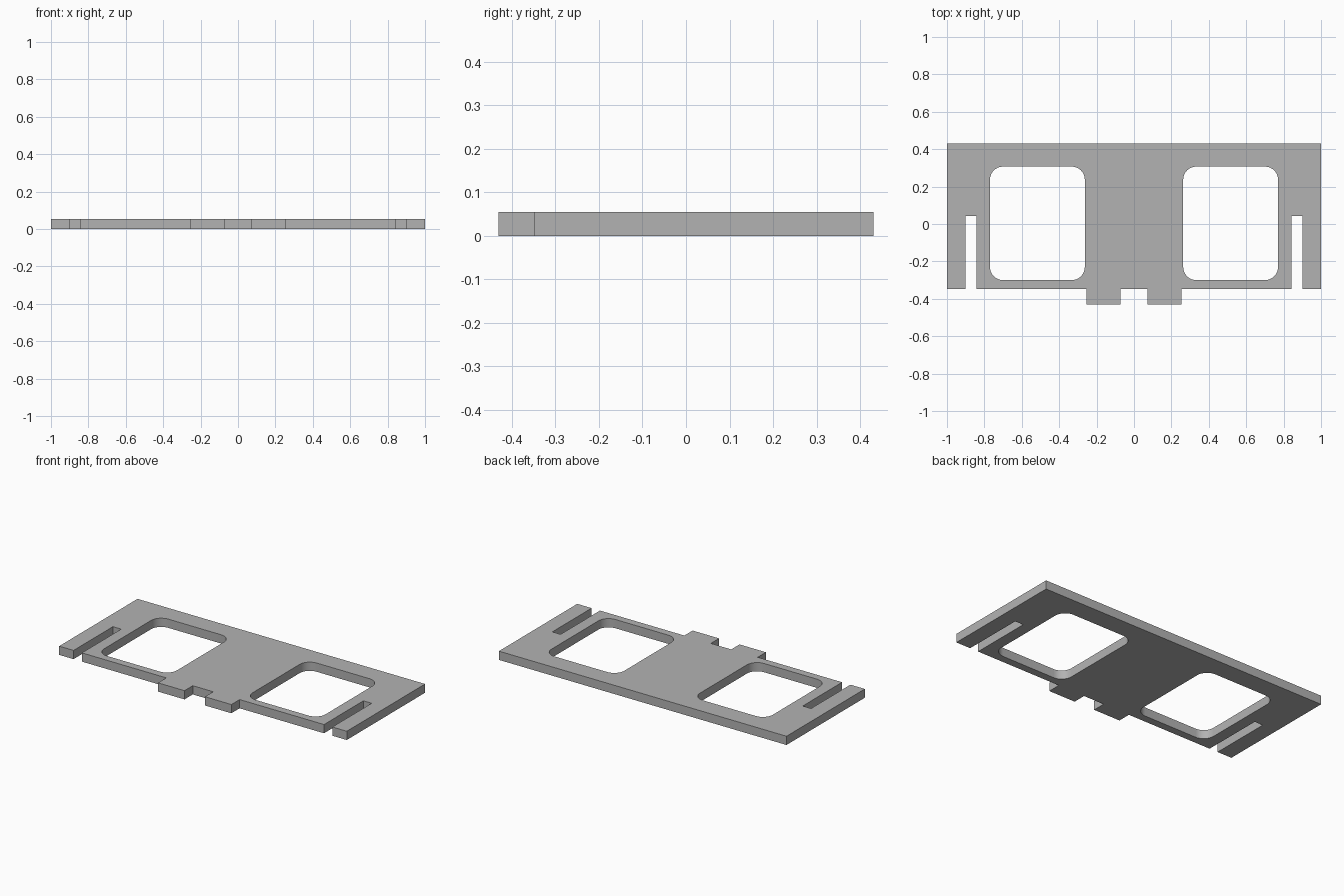
import bpy
import bmesh
from math import cos, sin, pi
from mathutils import Vector

cube = bpy.data.objects.get("Cube")
if cube:
    bpy.data.objects.remove(cube, do_unlink=True)

THICK = 0.055
BACK, FRONT, TAB_FRONT = 0.43, -0.348, -0.43

grey = bpy.data.materials.new("plain grey")
grey.use_nodes = True
colour = (0.45, 0.45, 0.45, 1)
grey.diffuse_color = colour
grey.node_tree.nodes["Principled BSDF"].inputs["Base Color"].default_value = colour


def rounded_rect(x0, x1, y0, y1, r, steps=8):
    """Closed loop of points around a rectangle with round corners."""
    corners = [(x1 - r, y1 - r), (x0 + r, y1 - r), (x0 + r, y0 + r), (x1 - r, y0 + r)]
    loop = []
    for quarter, (cx, cy) in enumerate(corners):
        for i in range(steps + 1):
            a = (quarter + i / steps) * pi / 2
            loop.append((cx + r * cos(a), cy + r * sin(a)))
    return loop


def mirrored(points):
    return [(-x, y) for x, y in reversed(points)]


# Half outline: front tab, slot, outer corner
half = [(0.071, FRONT), (0.071, TAB_FRONT), (0.255, TAB_FRONT), (0.255, FRONT),
        (0.842, FRONT), (0.842, 0.043), (0.9, 0.043), (0.9, FRONT),
        (1, FRONT), (1, BACK)]
window = rounded_rect(0.263, 0.77, -0.3, 0.307, 0.07)
loops = [half + mirrored(half), window, mirrored(window)]

# Fill the outline around the two windows
bm = bmesh.new()
for loop in loops:
    verts = [bm.verts.new((x, y, 0)) for x, y in loop]
    for i, v in enumerate(verts):
        bm.edges.new((v, verts[i - 1]))
bmesh.ops.triangle_fill(bm, edges=bm.edges[:], use_beauty=True, normal=Vector((0, 0, 1)))

# Raise the sheet to its thickness
raised = bmesh.ops.extrude_face_region(bm, geom=bm.faces[:], use_keep_orig=True)
top = [v for v in raised["geom"] if isinstance(v, bmesh.types.BMVert)]
bmesh.ops.translate(bm, verts=top, vec=(0, 0, THICK))
bmesh.ops.recalc_face_normals(bm, faces=bm.faces[:])

mesh = bpy.data.meshes.new("slotted_plate")
bm.to_mesh(mesh)
bm.free()
mesh.materials.append(grey)
plate = bpy.data.objects.new("slotted_plate", mesh)
bpy.context.collection.objects.link(plate)

# Smooth only the rounded window corners
bpy.context.view_layer.objects.active = plate
plate.select_set(True)
bpy.ops.object.shade_smooth_by_angle(angle=pi / 6)
